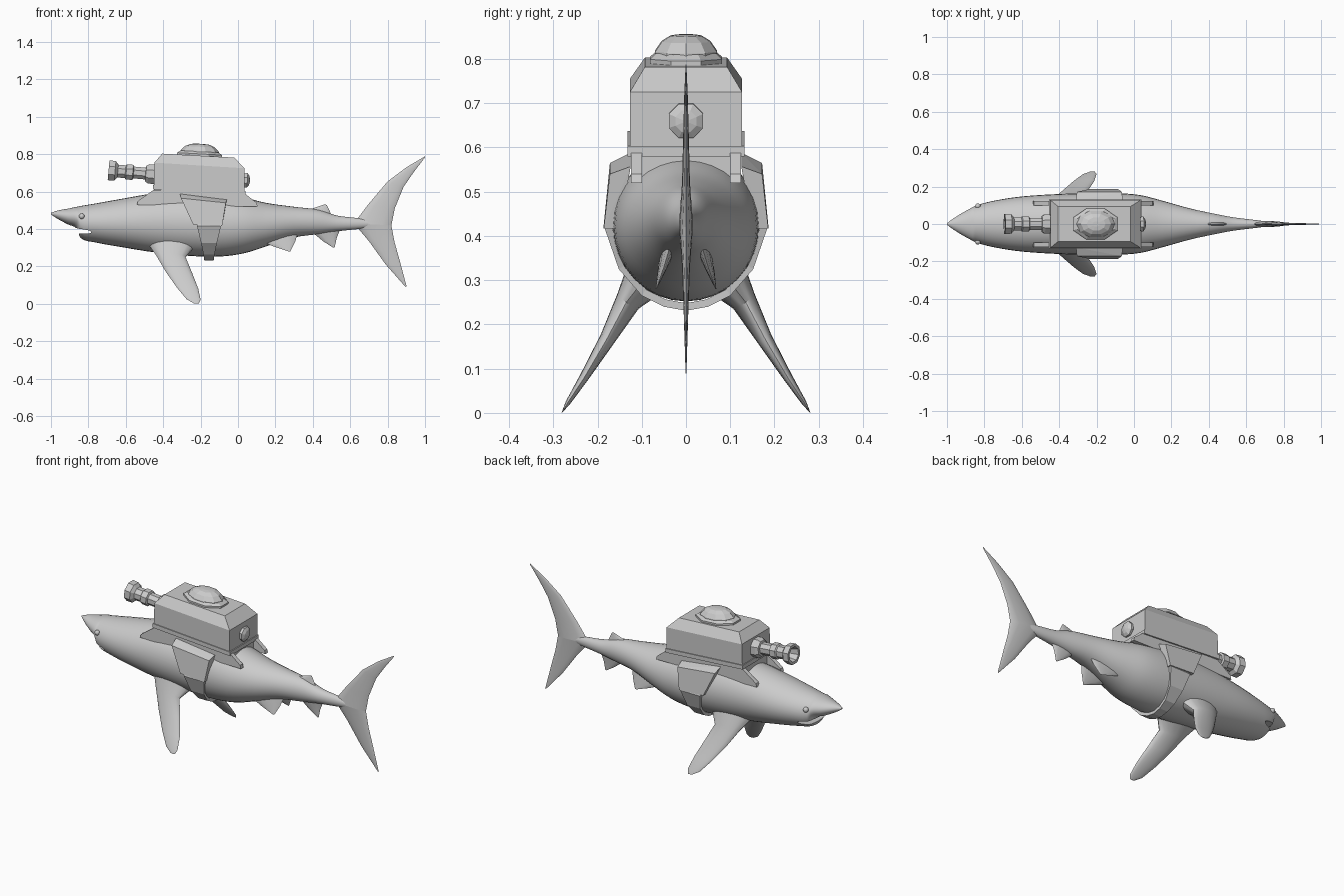
import bpy, bmesh
from math import sin, cos, pi, radians
from mathutils import Vector, Matrix

if "Cube" in bpy.data.objects:
    bpy.data.objects.remove(bpy.data.objects["Cube"])


def finish(name, bm, smooth=None):
    bmesh.ops.remove_doubles(bm, verts=bm.verts, dist=1e-5)
    bmesh.ops.recalc_face_normals(bm, faces=bm.faces)
    me = bpy.data.meshes.new(name)
    bm.to_mesh(me)
    bm.free()
    ob = bpy.data.objects.new(name, me)
    bpy.context.collection.objects.link(ob)
    if smooth:
        bpy.ops.object.select_all(action='DESELECT')
        bpy.context.view_layer.objects.active = ob
        ob.select_set(True)
        bpy.ops.object.shade_smooth_by_angle(angle=radians(smooth))
    return ob


def loft(name, rings, smooth=None):
    bm = bmesh.new()
    vs = [[bm.verts.new(p) for p in r] for r in rings]
    n = len(vs[0])
    for a, b in zip(vs, vs[1:]):
        for i in range(n):
            bm.faces.new((a[i], a[(i + 1) % n], b[(i + 1) % n], b[i]))
    bm.faces.new(vs[0])
    bm.faces.new(vs[-1])
    return finish(name, bm, smooth)


def hull(name, pts):
    bm = bmesh.new()
    vs = [bm.verts.new(p) for p in pts]
    bmesh.ops.convex_hull(bm, input=vs)
    bmesh.ops.dissolve_limit(bm, angle_limit=radians(2), verts=bm.verts, edges=bm.edges)
    return finish(name, bm)


def curve(keys, steps):
    """Catmull-Rom through rows of numbers."""
    k = [Vector(r) for r in keys]
    k = [k[0]] + k + [k[-1]]
    out = []
    for i in range(1, len(k) - 2):
        for s in range(steps):
            t = s / steps
            # tangents scaled for uneven spacing in the first column
            def tan(j):
                d = k[j + 1][0] - k[j - 1][0]
                return (k[j + 1] - k[j - 1]) * ((k[i + 1][0] - k[i][0]) / d if d else 0)
            h = (2*t**3 - 3*t*t + 1, t**3 - 2*t*t + t, -2*t**3 + 3*t*t, t**3 - t*t)
            out.append(k[i]*h[0] + tan(i)*h[1] + k[i+1]*h[2] + tan(i+1)*h[3])
    return out + [k[-1]]


def fin(name, secs, n=12, smooth=40):
    """Lens-shaped sections: leading point, trailing point, half thickness vector."""
    rings = []
    for le, te, th in secs:
        le, te, th = Vector(le), Vector(te), Vector(th)
        rings.append([(le + te)/2 + (le - te)/2*cos(2*pi*i/n) + th*sin(2*pi*i/n)
                      for i in range(n)])
    return loft(name, rings, smooth)


def lathe(name, prof, origin, axis, n=8, squash=1.0, turn=0.0):
    rot = Vector((0, 0, 1)).rotation_difference(Vector(axis)).to_matrix()
    rings = [[Vector(origin) + rot @ Vector((r*cos(2*pi*(i + turn)/n),
              squash*r*sin(2*pi*(i + turn)/n), t)) for i in range(n)] for t, r in prof]
    return loft(name, rings)


# Body: x, top z, bottom z, half width
body_keys = [(-1, .487, .478, .004), (-.965, .499, .455, .03), (-.91, .509, .425, .064),
             (-.862, .519, .402, .09), (-.842, .523, .352, .10), (-.76, .537, .328, .122),
             (-.62, .562, .303, .145), (-.45, .59, .276, .158), (-.25, .60, .256, .165),
             (-.1, .592, .253, .165), (.03, .57, .27, .155), (.15, .54, .307, .125),
             (.3, .519, .355, .083), (.43, .503, .373, .055), (.53, .472, .388, .036),
             (.66, .456, .402, .02), (.74, .44, .415, .009)]
N = 32
rings = []
for x, zt, zb, w in curve(body_keys, 4):
    rings.append([(x, w*cos(2*pi*i/N), (zt + zb)/2 + (zt - zb)/2*sin(2*pi*i/N))
                  for i in range(N)])
body = loft("shark_body", rings, 35)

# Mouth slot cut under the snout
bm = bmesh.new()
bmesh.ops.create_uvsphere(bm, u_segments=24, v_segments=12, radius=1, matrix=
    Matrix.Translation((-.83, 0, .388)) @ Matrix.Rotation(radians(5), 4, 'Y')
    @ Matrix.Diagonal((.075, .13, .016, 1)))
cutter = finish("mouth_cutter", bm)
cutter.hide_render = True
cutter.hide_viewport = True
mod = body.modifiers.new("mouth", 'BOOLEAN')
mod.object, mod.operation, mod.solver = cutter, 'DIFFERENCE', 'EXACT'

# Tail fin lobes
fin("tail_upper_lobe", [((.62, 0, .43), (.82, 0, .42), (0, .016, 0)),
    ((.695, 0, .53), (.838, 0, .51), (0, .009, 0)), ((.80, 0, .655), (.885, 0, .625), (0, .006, 0)),
    ((.90, 0, .73), (.94, 0, .705), (0, .004, 0)), ((.998, 0, .788), (1, 0, .783), (0, .001, 0))])
fin("tail_lower_lobe", [((.62, 0, .43), (.82, 0, .42), (0, .016, 0)),
    ((.70, 0, .335), (.837, 0, .33), (0, .009, 0)), ((.79, 0, .21), (.865, 0, .23), (0, .005, 0)),
    ((.898, 0, .088), (.901, 0, .095), (0, .001, 0))])

# Small rear fins
fin("second_dorsal_fin", [((.34, 0, .49), (.50, 0, .475), (0, .014, 0)),
    ((.42, 0, .518), (.487, 0, .503), (0, .006, 0)), ((.465, 0, .532), (.475, 0, .528), (0, .001, 0))])
fin("anal_fin", [((.40, 0, .38), (.545, 0, .395), (0, .014, 0)),
    ((.455, 0, .335), (.527, 0, .35), (0, .006, 0)), ((.51, 0, .30), (.517, 0, .302), (0, .001, 0))])

for s, side in ((1, "left"), (-1, "right")):
    fin("pelvic_fin_" + side, [((.10, s*.05, .345), (.32, s*.035, .38), (0, s*.014, .006)),
        ((.19, s*.062, .307), (.305, s*.05, .33), (0, s*.007, .004)),
        ((.27, s*.068, .28), (.28, s*.067, .28), (0, s*.001, 0))])
    # Long swept pectoral fin
    fin("pectoral_fin_" + side, [
        ((-.48, s*.08, .32), (-.22, s*.08, .32), (0, s*.045, .035)),
        ((-.435, s*.127, .255), (-.28, s*.135, .25), (0, s*.024, .017)),
        ((-.385, s*.175, .17), (-.245, s*.18, .165), (0, s*.015, .010)),
        ((-.325, s*.228, .085), (-.212, s*.23, .08), (0, s*.009, .006)),
        ((-.275, s*.265, .025), (-.20, s*.268, .022), (0, s*.005, .003)),
        ((-.235, s*.28, .002), (-.21, s*.28, .001), (0, s*.001, 0))], 16)
    # Eye
    bm = bmesh.new()
    bmesh.ops.create_uvsphere(bm, u_segments=12, v_segments=8, radius=.015,
                              matrix=Matrix.Translation((-.835, s*.095, .468)))
    finish("eye_" + side, bm, 60)
    # Mounting rail under the pack
    hull("mount_rail_" + side, [(x, s*y, z) for y in (.10, .124) for x, z in
         ((-.54, .53), (-.535, .55), (-.45, .61), (.03, .595), (.10, .54), (.105, .52))])
    # Side flap of the harness
    hull("side_flap_" + side, [(x, s*y, z) for x, y, z in
         ((-.31, .125, .588), (-.06, .125, .557), (-.305, .172, .565), (-.065, .172, .54),
          (-.24, .186, .425), (-.085, .186, .417), (-.24, .15, .425), (-.085, .15, .417))])

# Belly strap
half = [(.175, .43, .065), (.183, .415, .064), (.152, .325, .042), (.10, .265, .03), (.05, .24, .026)]
path = half + [(0, .231, .025)] + [(-y, z, w) for y, z, w in reversed(half)]
rings = []
for y, z, w in path:
    inn = Vector((0, -y, .42 - z)).normalized()*.017
    a, b = Vector((-.155 - w, y, z)), Vector((-.155 + w, y, z))
    rings.append([a, b, b + inn, a + inn])
loft("belly_strap", rings)

# Backpack box with chamfered top, rim and saddle block
hull("pack_box", [(x, s*y, z) for s in (1, -1) for x, y, z in
     ((-.45, .127, .62), (.035, .127, .587), (-.447, .127, .755), (.035, .127, .725),
      (-.405, .093, .803), (-.02, .093, .782))])
hull("pack_rim", [(x, s*.132, z) for s in (1, -1) for x, z in
     ((-.455, .613), (.04, .58), (-.455, .637), (.04, .603))])
hull("saddle_block", [(x, s*y, z) for s in (1, -1) for x, y, z in
     ((-.45, .10, .54), (.03, .10, .51), (-.45, .10, .62), (.03, .10, .59))])

# Top hatch: collar and dome
up = (.055, 0, 1)
lathe("hatch_collar", [(0, .12), (.008, .13), (.024, .13), (.037, .108)],
      (-.207, 0, .778), up, squash=.68, turn=.5)
lathe("hatch_dome", [(0, .105), (.015, .102), (.037, .08), (.05, .05), (.053, .02)],
      (-.205, 0, .803), up, 10, .72)

# Forward cannon with hollow flared muzzle
lathe("cannon", [(0, .02), (0, .056), (.035, .056), (.05, .046), (.052, .034), (.115, .034),
      (.12, .044), (.155, .044), (.16, .037), (.20, .037), (.215, .056), (.25, .058),
      (.25, .042), (.20, .03)], (-.443, 0, .692), (-1, 0, .09), turn=.5)

# Rear knob
lathe("rear_knob", [(-.01, .03), (.006, .042), (.017, .042), (.027, .026), (.031, .008)],
      (.033, 0, .661), (1, 0, -.07), turn=.5)
